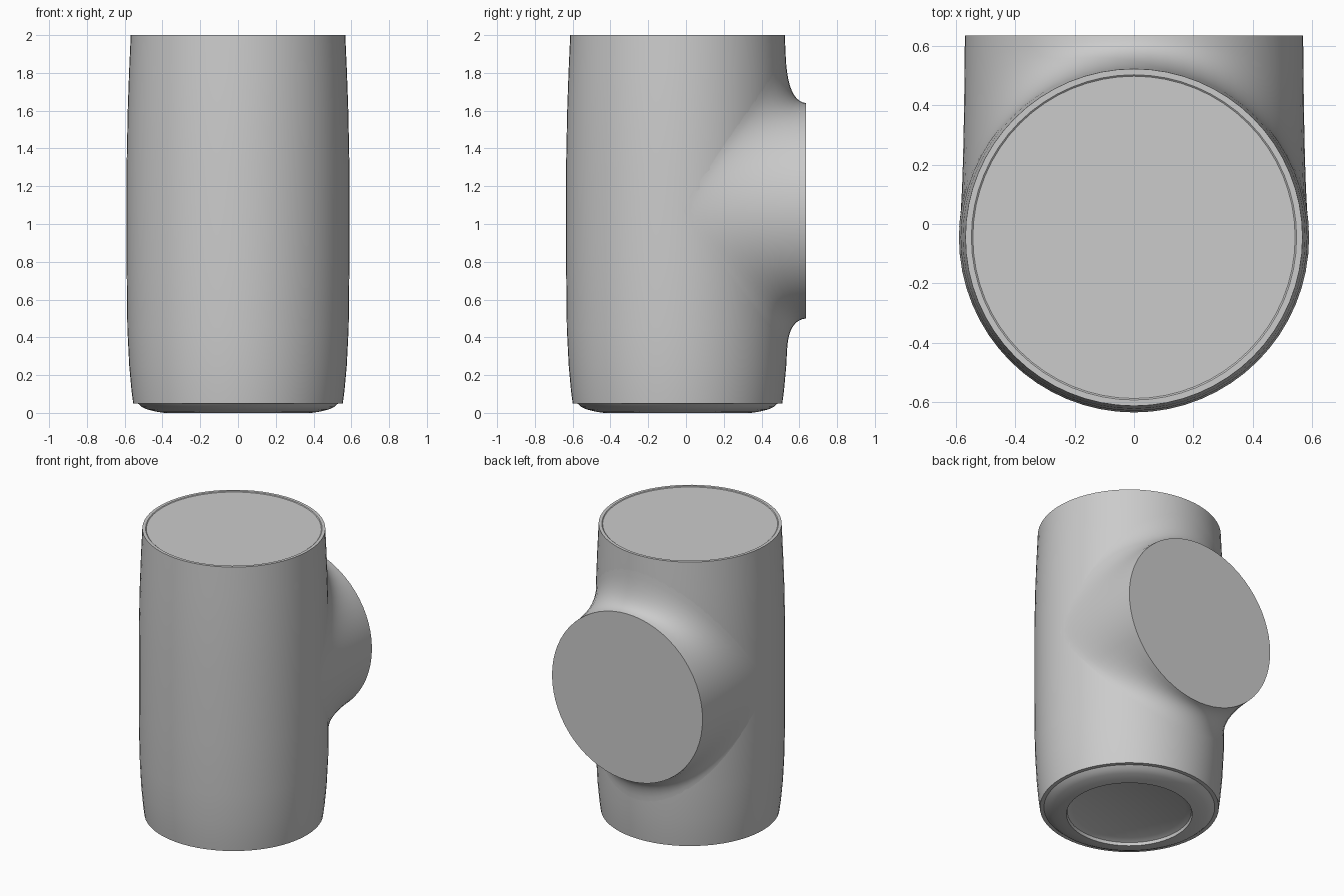
import bpy, bmesh, math

if "Cube" in bpy.data.objects:
    bpy.data.objects.remove(bpy.data.objects["Cube"])

CY = -0.045      # body axis in y
N = 64           # body sides
WALL = [(0.05, 0.555), (0.12, 0.564), (0.25, 0.576), (0.45, 0.586), (0.8, 0.59),
        (1.3, 0.59), (1.6, 0.584), (1.8, 0.577), (2.0, 0.568)]


def wall_radius(z):
    for (z0, r0), (z1, r1) in zip(WALL, WALL[1:]):
        if z <= z1:
            return r0 + (r1 - r0) * (z - z0) / (z1 - z0)
    return WALL[-1][1]


def skin(name, rings, cap_first=False, cap_last=False):
    bm = bmesh.new()
    loops = [[bm.verts.new(p) for p in ring] for ring in rings]
    for a, b in zip(loops, loops[1:]):
        n = len(a)
        for i in range(n):
            j = (i + 1) % n
            bm.faces.new((a[i], a[j], b[j], b[i]))
    if cap_first:
        bm.faces.new(loops[0][::-1])
    if cap_last:
        bm.faces.new(loops[-1])
    mesh = bpy.data.meshes.new(name)
    bm.to_mesh(mesh)
    bm.free()
    ob = bpy.data.objects.new(name, mesh)
    bpy.context.collection.objects.link(ob)
    bpy.ops.object.select_all(action='DESELECT')
    ob.select_set(True)
    bpy.context.view_layer.objects.active = ob
    bpy.ops.object.shade_smooth_by_angle(angle=math.radians(30))
    return ob


def circle(r, z):
    return [(r * math.cos(2 * math.pi * i / N), CY + r * math.sin(2 * math.pi * i / N), z)
            for i in range(N)]


# Barrel body: recessed underside, rounded foot, bulging wall, thin top lip
foot = [(0.35, 0.035), (0.385, 0.02), (0.39, 0.0), (0.43, 0.006), (0.48, 0.018),
        (0.51, 0.032), (0.53, 0.05)]
lip = [(0.548, 2.0), (0.543, 1.996)]
profile = foot + [(r, z) for z, r in WALL] + lip
skin("barrel_body", [circle(r, z) for r, z in profile], True, True)

# Side boss: flat disc at the back, flared smoothly into the barrel
RIM_Y, RIM_Z, RIM_R = 0.635, 1.07, 0.57
STEPS = 10


def boss_ring(t):
    ring = []
    for i in range(N):
        a = 2 * math.pi * i / N
        c, s = math.cos(a), math.sin(a)
        rim = (RIM_R * c, RIM_Y, RIM_Z + RIM_R * s)

        def on_body(x, z):
            r = wall_radius(z)
            return (x, CY + math.sqrt(max(r * r - x * x, 0)), z)
        reach = 0.82 if s > 0 else 0.74
        mid = on_body(0.574 * c, RIM_Z + 0.58 * s)
        end = on_body(0.589 * c, RIM_Z + reach * s)
        ring.append(tuple((1 - t) ** 2 * p + 2 * t * (1 - t) * q + t * t * e
                          for p, q, e in zip(rim, mid, end)))
    return ring


skin("side_boss", [boss_ring(1 - k / STEPS) for k in range(STEPS + 1)], False, True)

# Make the boss normals point outward
boss = bpy.data.objects["side_boss"]
if boss.data.polygons[-1].normal.y < 0:
    boss.data.flip_normals()
